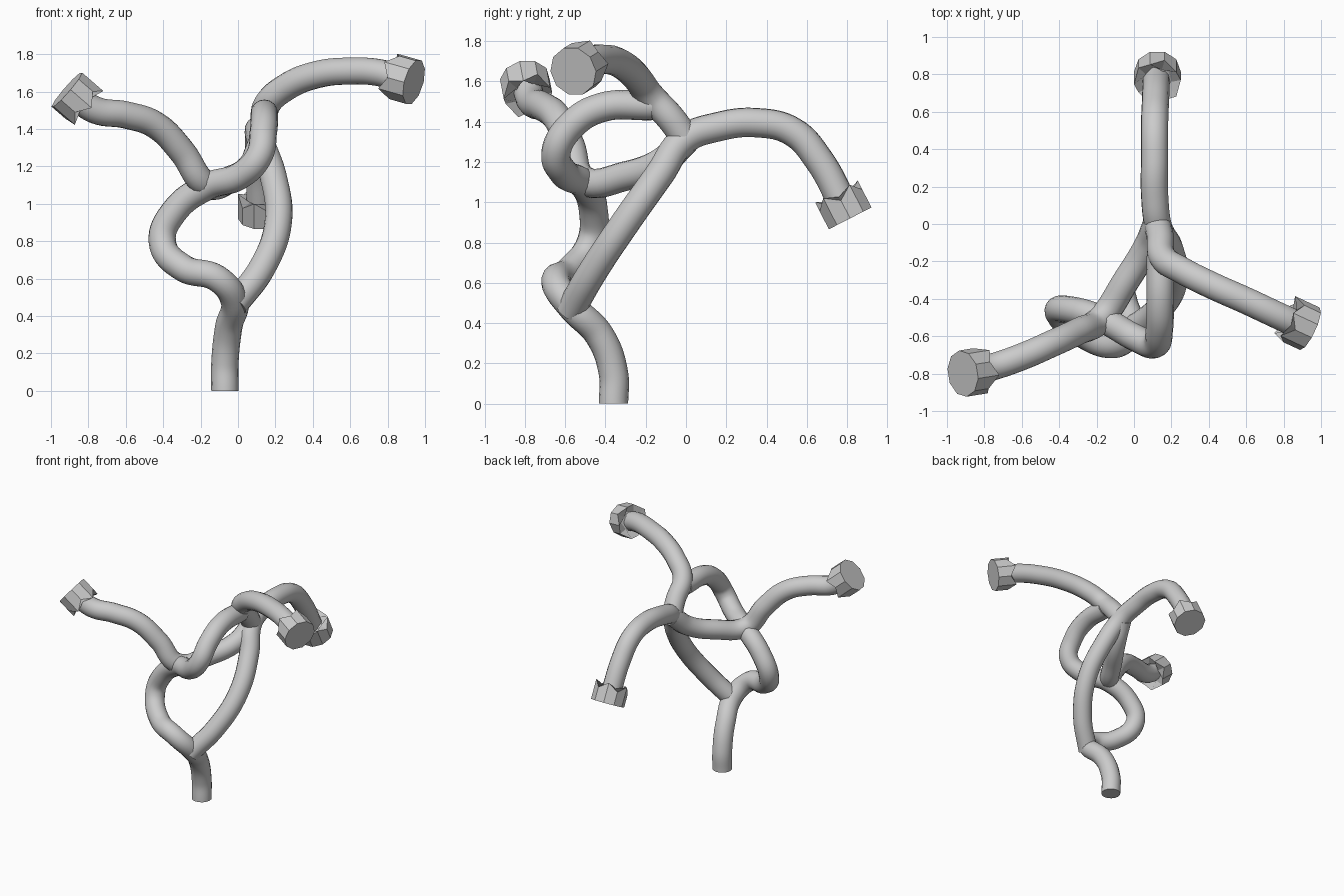
import bpy, bmesh, math
from mathutils import Vector

if "Cube" in bpy.data.objects:
    bpy.data.objects.remove(bpy.data.objects["Cube"])

TUBE_R = 0.073


def tube(name, points):
    """Smooth round stem through the given points."""
    cu = bpy.data.curves.new(name, 'CURVE')
    cu.dimensions = '3D'
    cu.bevel_depth = TUBE_R
    cu.bevel_resolution = 6
    cu.resolution_u = 8
    cu.use_fill_caps = True
    sp = cu.splines.new('BEZIER')
    sp.bezier_points.add(len(points) - 1)
    for bp, p in zip(sp.bezier_points, points):
        bp.co = p
        bp.handle_left_type = bp.handle_right_type = 'AUTO'
    sp.use_smooth = True
    ob = bpy.data.objects.new(name, cu)
    bpy.context.collection.objects.link(ob)
    return ob


def cup(name, centre, axis, n=10, r=0.125):
    """Faceted cup: closed outer disc, toothed rim facing the stem."""
    bm = bmesh.new()

    def ring(radius, heights):
        return [bm.verts.new((radius * math.cos(2 * math.pi * i / n),
                              radius * math.sin(2 * math.pi * i / n),
                              -heights[i % 2])) for i in range(n)]

    disc = ring(r, (0, 0))
    rim = ring(r, (0.15, 0.10))
    inner = ring(0.075, (0.085, 0.12))
    bm.faces.new(disc)
    bm.faces.new(inner)
    for a, b in ((disc, rim), (rim, inner)):
        for i in range(n):
            j = (i + 1) % n
            bm.faces.new((a[i], a[j], b[j], b[i]))
    bmesh.ops.recalc_face_normals(bm, faces=bm.faces)
    me = bpy.data.meshes.new(name)
    bm.to_mesh(me)
    bm.free()
    ob = bpy.data.objects.new(name, me)
    ob.location = centre
    ob.rotation_euler = Vector(axis).to_track_quat('Z', 'Y').to_euler()
    bpy.context.collection.objects.link(ob)


# Trunk, left bend and upper loop in one sweep
tube("trunk_and_loop", [
    (-0.07, -0.36, 0), (-0.07, -0.36, 0.15), (-0.05, -0.43, 0.34),
    (-0.02, -0.565, 0.48), (-0.11, -0.645, 0.60), (-0.29, -0.58, 0.655),
    (-0.405, -0.47, 0.80), (-0.34, -0.46, 0.96), (-0.17, -0.51, 1.09),
    (0.01, -0.61, 1.15), (0.11, -0.645, 1.25), (0.135, -0.57, 1.38),
    (0.14, -0.42, 1.47), (0.14, -0.17, 1.48)])

# Right branch rising to the back and drooping
tube("back_branch", [
    (-0.02, -0.575, 0.46), (0.13, -0.46, 0.66), (0.215, -0.30, 0.90),
    (0.19, -0.13, 1.14), (0.13, -0.01, 1.31), (0.11, 0.16, 1.375),
    (0.11, 0.35, 1.395), (0.11, 0.53, 1.35), (0.115, 0.66, 1.21),
    (0.12, 0.79, 0.97)])

# Left branch with its bridge to the back fork
tube("left_branch", [
    (0.12, 0.0, 1.31), (0.07, -0.12, 1.20), (-0.04, -0.30, 1.13),
    (-0.18, -0.51, 1.11), (-0.30, -0.575, 1.28), (-0.44, -0.64, 1.42),
    (-0.60, -0.71, 1.475), (-0.76, -0.765, 1.50), (-0.87, -0.79, 1.57)])

# Right branch leaving the loop
tube("right_branch", [
    (0.125, 0.0, 1.31), (0.14, -0.07, 1.41), (0.155, -0.18, 1.53),
    (0.26, -0.25, 1.625), (0.42, -0.33, 1.69), (0.60, -0.41, 1.71),
    (0.76, -0.485, 1.70), (0.89, -0.545, 1.66)])

# Toothed cups at the branch tips
cup("left_cup", (-0.915, -0.80, 1.61), (-0.74, -0.12, 0.64))
cup("right_cup", (0.94, -0.56, 1.65), (0.88, -0.41, -0.25))
cup("back_cup", (0.125, 0.815, 0.92), (0, 0.456, -0.89))
